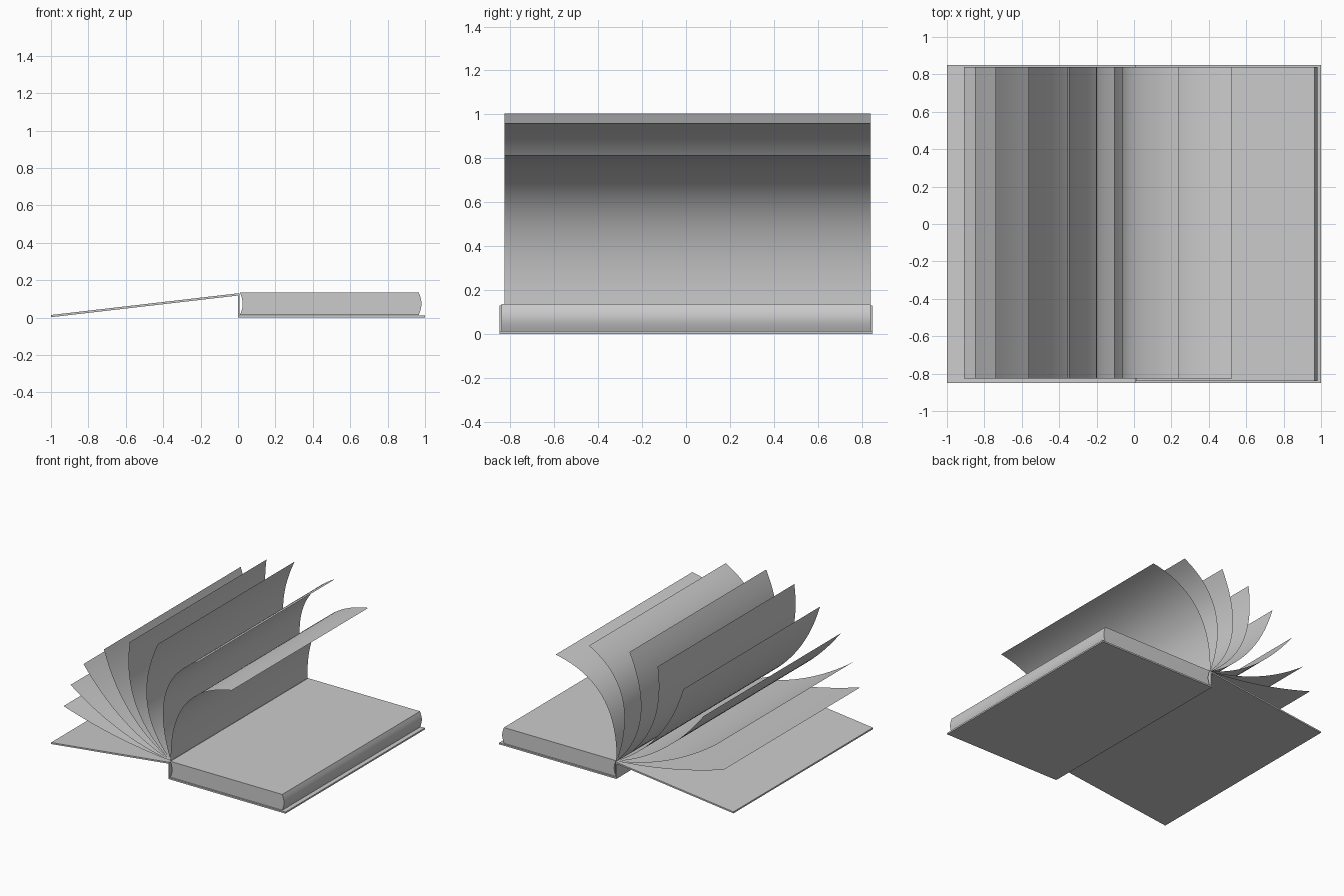
import bpy
import math

if "Cube" in bpy.data.objects:
    bpy.data.objects.remove(bpy.data.objects["Cube"])


def make(name, verts, faces, smooth=False):
    me = bpy.data.meshes.new(name)
    me.from_pydata(verts, [], faces)
    me.update()
    ob = bpy.data.objects.new(name, me)
    bpy.context.collection.objects.link(ob)
    if smooth:
        bpy.context.view_layer.objects.active = ob
        ob.select_set(True)
        bpy.ops.object.shade_smooth_by_angle(angle=math.radians(35))
        ob.select_set(False)
    return ob


def prism(name, profile, y0, y1, smooth=False):
    """Extrude a counter-clockwise (x, z) outline along y."""
    n = len(profile)
    verts = [(x, y, z) for y in (y0, y1) for x, z in profile]
    faces = [(i, (i + 1) % n, n + (i + 1) % n, n + i)[::-1] for i in range(n)]
    faces += [tuple(range(n)), tuple(range(2 * n - 1, n - 1, -1))]
    return make(name, verts, faces, smooth)


def sheet(name, root, ctrl, tip, y0, y1, steps=24):
    """Thin page swept along y from a quadratic curve."""
    verts = []
    for i in range(steps + 1):
        t = i / steps
        x, z = ((1 - t) ** 2 * a + 2 * t * (1 - t) * b + t * t * c
                for a, b, c in zip(root, ctrl, tip))
        verts += [(x, y0, z), (x, y1, z)]
    faces = [(2 * i, 2 * i + 1, 2 * i + 3, 2 * i + 2) for i in range(steps)]
    return make(name, verts, faces, True)


# Covers and spine
prism("back_cover", [(0, 0), (1, 0), (1, 0.012), (0, 0.012)], -0.85, 0.85)
prism("spine", [(0, 0.012), (0.008, 0.012), (0.008, 0.13), (0, 0.13)], -0.85, 0.85)
prism("front_cover", [(0, 0.118), (0, 0.13), (-1, 0.014), (-1, 0.002)][::-1], -0.85, 0.85)

# Page block: bulging fore edge, matching hollow at the spine
zb, zt, n = 0.013, 0.135, 12
arc = [(0.015 * math.sin(math.pi * i / n), zb + (zt - zb) * i / n) for i in range(n + 1)]
outline = [(0.966 + b, z) for b, z in arc] + [(0.01 + b, z) for b, z in reversed(arc)]
prism("page_block", outline, -0.84, 0.84, True)

# Fanned loose pages: (curve control point, free edge)
pages = [
    ((-0.45, 0.165), (-0.91, 0.31)),
    ((-0.45, 0.20), (-0.85, 0.49)),
    ((-0.43, 0.27), (-0.74, 0.68)),
    ((-0.42, 0.36), (-0.565, 0.84)),
    ((-0.42, 0.43), (-0.345, 0.955)),
    ((-0.347, 0.49), (-0.105, 1.003)),
    ((-0.205, 0.73), (0.24, 0.96)),
    ((-0.01, 0.725), (0.525, 0.815)),
]
for k, (ctrl, tip) in enumerate(pages, 1):
    sheet(f"loose_page_{k}", (0.005, 0.133), ctrl, tip, -0.827, 0.84)
